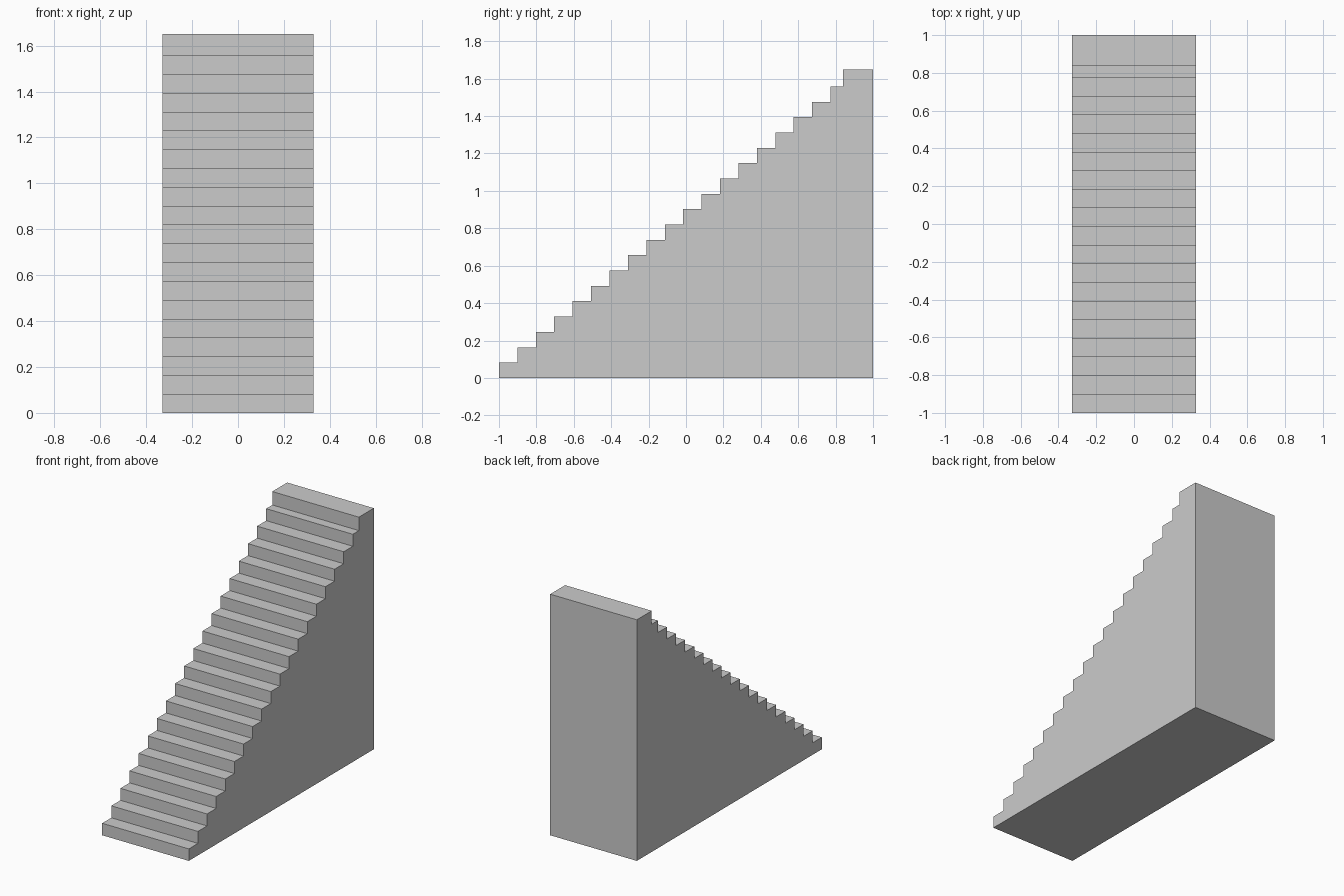
import bpy, bmesh

if "Cube" in bpy.data.objects:
    bpy.data.objects.remove(bpy.data.objects["Cube"])

HALF_W = 0.328
STEPS, TREAD, RISE = 19, 0.0985, 0.082
LANDING_Y, TOP_Z = 0.839, 1.65

# Side profile (y, z): regular steps, then the top landing
profile = [(-1.0, 0.0)]
for k in range(STEPS):
    y = -1.0 + k * TREAD
    next_y = y + TREAD if k < STEPS - 1 else LANDING_Y
    z = (k + 1) * RISE
    profile += [(y, z), (next_y, z)]
profile += [(LANDING_Y, TOP_Z), (1.0, TOP_Z), (1.0, 0.0)]

# Extrude the profile across the width
bm = bmesh.new()
side = bm.faces.new([bm.verts.new((-HALF_W, y, z)) for y, z in profile])
out = bmesh.ops.extrude_face_region(bm, geom=[side], use_keep_orig=True)
moved = [g for g in out["geom"] if isinstance(g, bmesh.types.BMVert)]
bmesh.ops.translate(bm, verts=moved, vec=(2 * HALF_W, 0, 0))
bmesh.ops.recalc_face_normals(bm, faces=bm.faces[:])

mesh = bpy.data.meshes.new("staircase")
bm.to_mesh(mesh)
bm.free()
bpy.context.collection.objects.link(bpy.data.objects.new("staircase", mesh))
